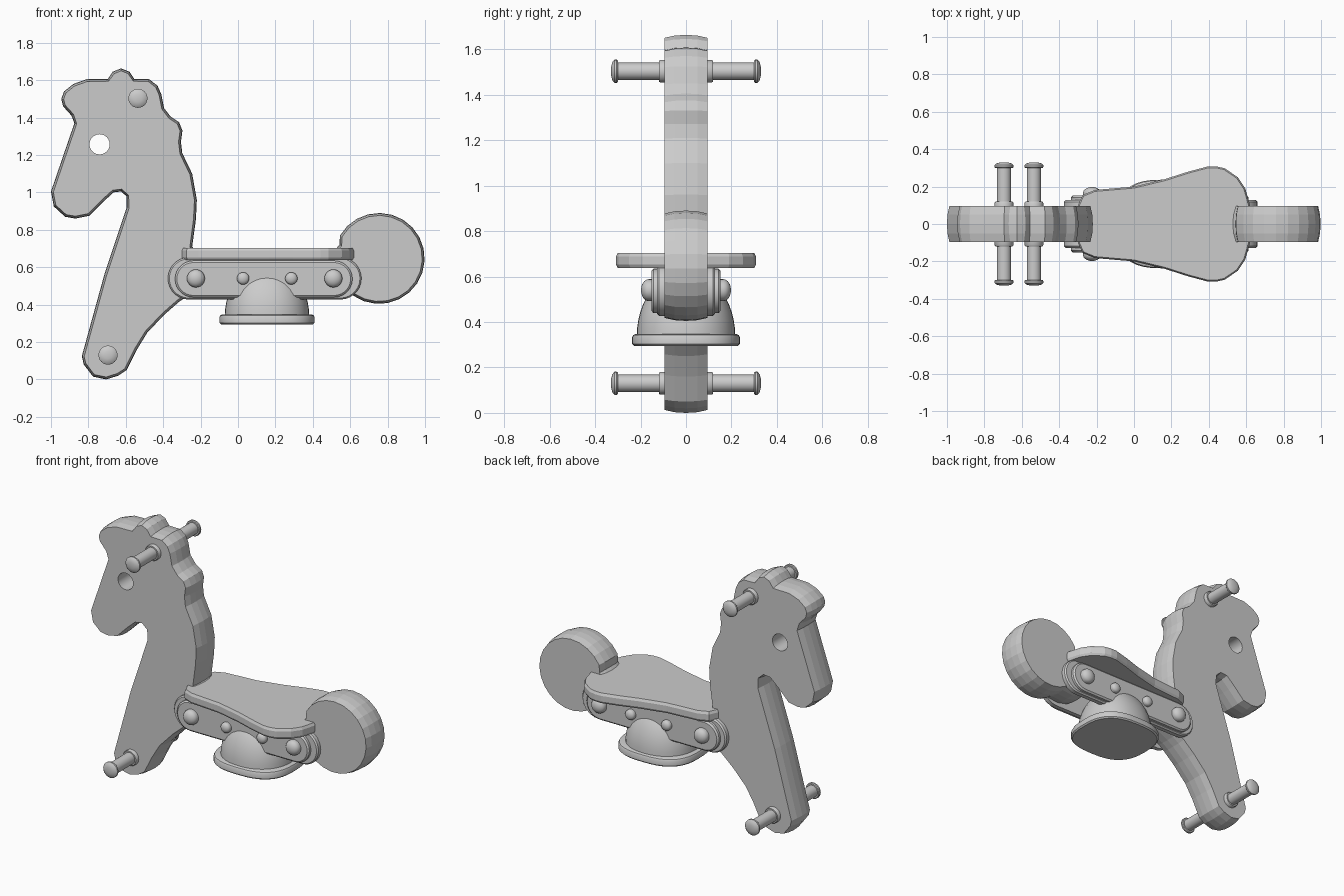
import bpy, bmesh
from math import sin, cos, pi, copysign
from mathutils import Vector

if "Cube" in bpy.data.objects:
    bpy.data.objects.remove(bpy.data.objects["Cube"])


def loft(name, rings, smooth=True):
    """Skin a stack of equal-length rings and cap both ends."""
    bm = bmesh.new()
    vs = [[bm.verts.new(p) for p in r] for r in rings]
    n = len(vs[0])
    for a, b in zip(vs, vs[1:]):
        for i in range(n):
            j = (i + 1) % n
            bm.faces.new((a[i], a[j], b[j], b[i]))
    bm.faces.new(vs[0])
    bm.faces.new(vs[-1])
    bmesh.ops.remove_doubles(bm, verts=bm.verts, dist=1e-5)
    bmesh.ops.recalc_face_normals(bm, faces=bm.faces)
    me = bpy.data.meshes.new(name)
    bm.to_mesh(me)
    bm.free()
    ob = bpy.data.objects.new(name, me)
    bpy.context.collection.objects.link(ob)
    bpy.ops.object.select_all(action='DESELECT')
    ob.select_set(True)
    bpy.context.view_layer.objects.active = ob
    if smooth:
        bpy.ops.object.shade_smooth_by_angle(angle=0.6)
    return ob


def inset(pts, d):
    """Move a closed 2D outline inward by d."""
    area = sum(p[0] * q[1] - q[0] * p[1] for p, q in zip(pts, pts[1:] + pts[:1]))
    s = 1 if area > 0 else -1
    out = []
    for i, p in enumerate(pts):
        t = (Vector(pts[(i + 1) % len(pts)]) - Vector(pts[i - 1])).normalized()
        out.append((p[0] - t.y * d * s, p[1] + t.x * d * s))
    return out


def slab(name, pts, levels, flat_on='XZ', smooth=False):
    """Outline swept through (depth, inset) levels."""
    put = (lambda u, v, d: (u, d, v)) if flat_on == 'XZ' else (lambda u, v, d: (u, v, d))
    return loft(name, [[put(u, v, d) for u, v in inset(pts, i)] for d, i in levels], smooth)


def lathe(name, x, z, profile, side, n=24):
    """Turn a (radius, distance from centre plane) profile around the y direction."""
    return loft(name, [[(x + r * cos(2 * pi * k / n), side * y, z + r * sin(2 * pi * k / n))
                        for k in range(n)] for r, y in profile])


def stadium(x0, x1, zc, r, n=14):
    right = [(x1 - r + r * cos(a), zc + r * sin(a)) for a in (-pi / 2 + pi * k / n for k in range(n + 1))]
    left = [(x0 + r - r * cos(a), zc - r * sin(a)) for a in (-pi / 2 + pi * k / n for k in range(n + 1))]
    return right + left


# Slightly pillowed rim shared by the thick panels
PANEL = [(-.095, .013), (-.05, .003), (0, 0), (.05, .003), (.095, .013)]

# Horse head, neck and leg panel
horse = [(-.93, 1.54), (-.88, 1.58), (-.81, 1.605), (-.695, 1.607), (-.67, 1.645), (-.625, 1.663),
         (-.58, 1.645), (-.555, 1.607), (-.475, 1.605), (-.43, 1.57), (-.41, 1.525), (-.395, 1.45),
         (-.36, 1.405), (-.315, 1.375), (-.297, 1.33), (-.305, 1.27), (-.298, 1.21), (-.245, 1.10),
         (-.22, .96), (-.225, .855), (-.245, .71), (-.17, .63), (-.14, .54), (-.18, .49), (-.27, .445),
         (-.315, .415), (-.395, .345), (-.485, .25), (-.54, .16), (-.595, .05), (-.64, .02),
         (-.705, 0), (-.775, .015), (-.825, .08), (-.835, .125), (-.715, .56), (-.595, .92),
         (-.597, .98), (-.625, 1.005), (-.665, 1.0), (-.72, .95), (-.795, .875), (-.87, .86),
         (-.925, .87), (-.985, .925), (-1, 1.005), (-.875, 1.37), (-.89, 1.41), (-.935, 1.46),
         (-.945, 1.5)]
body = slab("horse_panel", horse, PANEL)

# Eye hole
cutter = lathe("eye_cutter", -.74, 1.257, [(.054, -.3), (.054, .3)], 1)
cutter.hide_render = True
mod = body.modifiers.new("eye", 'BOOLEAN')
mod.object = cutter
mod.operation = 'DIFFERENCE'
mod.solver = 'EXACT'
bpy.ops.object.select_all(action='DESELECT')
body.select_set(True)
bpy.context.view_layer.objects.active = body
bpy.ops.object.modifier_apply(modifier="eye")
bpy.data.objects.remove(cutter)

# Round tail panel with a tang running between the side plates
arc = [(.755 + .243 * cos(a), .647 + .243 * sin(a))
       for a in ((-125 + 275 * k / 18) * pi / 180 for k in range(19))]
slab("tail_panel", arc + [(.543, .72), (.46, .63), (.42, .54), (.46, .46), (.54, .44)], PANEL)

# Seat board
half = [(-.30, .10), (-.275, .155), (-.21, .182), (0, .2), (.165, .24), (.29, .28), (.395, .308),
        (.44, .308), (.485, .298), (.555, .25), (.595, .19), (.62, .10)]
slab("seat", half + [(x, -y) for x, y in reversed(half)],
     [(.638, .008), (.652, 0), (.688, 0), (.704, .008)], 'XY')

# Rocker mount: flange and dome with squarish footprints
def footprint(rx, ry, z, e, n=40):
    def f(c):
        return copysign(abs(c) ** (2 / e), c)
    return [(.155 + rx * f(cos(2 * pi * k / n)), ry * f(sin(2 * pi * k / n)), z) for k in range(n)]

loft("mount_flange", [footprint(.255 - i, .237 - i, z, 2.7) for z, i in
                      [(.295, .008), (.303, 0), (.332, 0), (.342, .005), (.347, .015)]])
loft("mount_dome", [footprint(.226 * cos(a), .217 * cos(a), .335 + .29 * sin(a), 2.2)
                    for a in (pi / 2 * k / 12 for k in range(12))]
     + [footprint(.005, .005, .625, 2)])

for side, tag in ((-1, "front"), (1, "back")):
    # Layered side plates
    slab("outer_plate_" + tag, stadium(-.375, .66, .54, .113),
         [(side * .09, 0), (side * .118, 0), (side * .127, .008)], smooth=True)
    slab("inner_plate_" + tag, stadium(-.337, .612, .537, .098),
         [(side * .12, 0), (side * .143, 0), (side * .152, .01)], smooth=True)
    # Button-head bolts
    for i, (x, r, h) in enumerate([(-.225, .048, .046), (.51, .048, .046),
                                   (.027, .033, .034), (.285, .033, .034)]):
        prof = [(r, .14), (r, .165)] + [(r * cos(a), .165 + (h - .013) * sin(a))
                                        for a in (pi / 2 * k / 5 for k in range(1, 6))]
        lathe(f"bolt_{tag}_{i}", x, .54, prof, side)
    # Hand grips and foot pegs
    rod = [(.05, .08), (.05, .113), (.046, .119), (.038, .119), (.038, .3), (.047, .3),
           (.051, .305), (.051, .315), (.04, .324), (.02, .329), (0, .33)]
    lathe("hand_grip_" + tag, -.535, 1.503, rod, side)
    lathe("foot_peg_" + tag, -.695, .13, rod, side)
